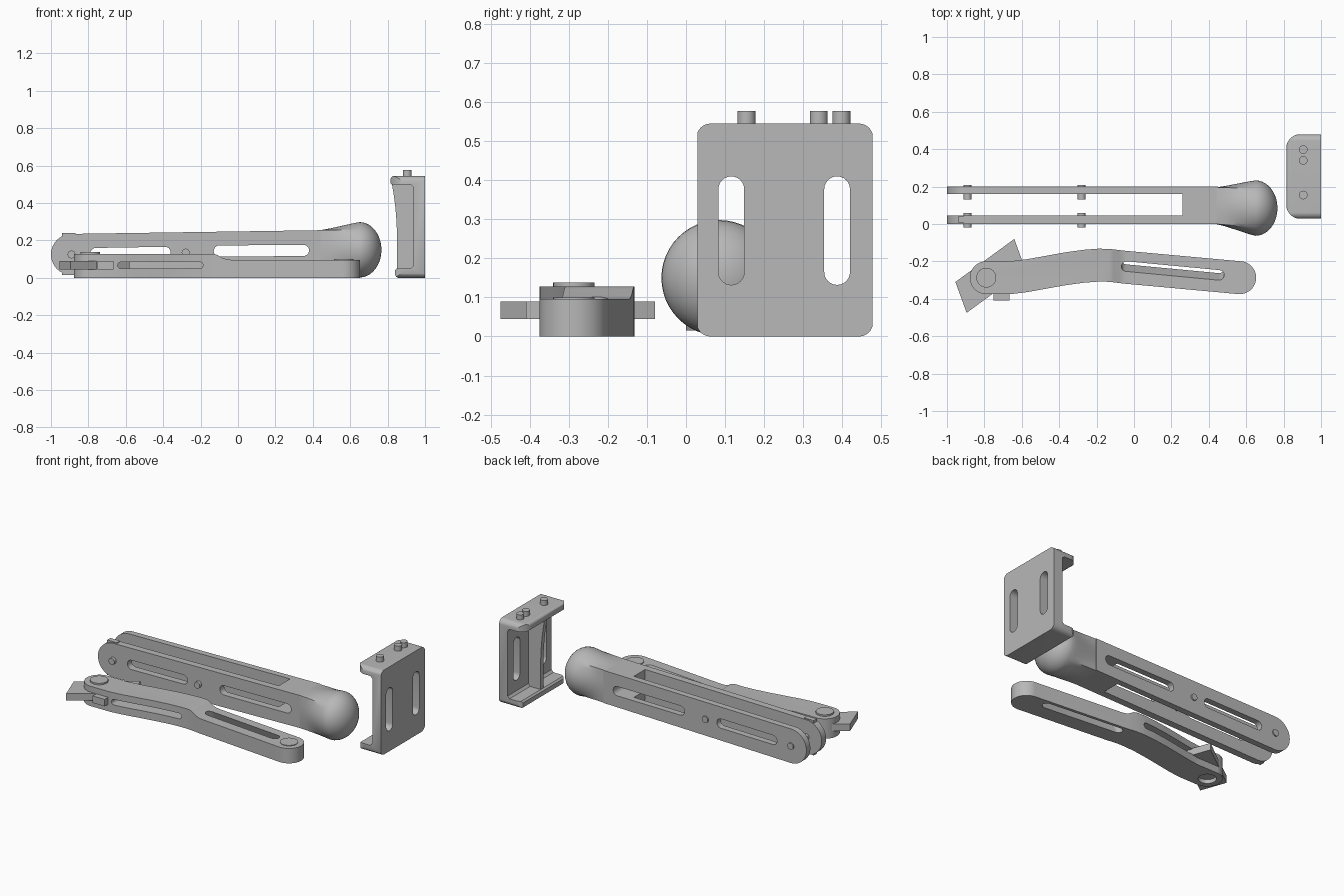
import bpy, bmesh, math
from math import pi, sin, cos

if "Cube" in bpy.data.objects:
    bpy.data.objects.remove(bpy.data.objects["Cube"])

grey = bpy.data.materials.new("satin_grey")
grey.diffuse_color = (0.48, 0.48, 0.48, 1)
grey.use_nodes = True
grey.node_tree.nodes["Principled BSDF"].inputs["Base Color"].default_value = grey.diffuse_color

AXES = {'x': lambda u, v, w: (w, u, v),
        'y': lambda u, v, w: (u, w, v),
        'z': lambda u, v, w: (u, v, w)}


def from_bmesh(name, bm):
    bmesh.ops.recalc_face_normals(bm, faces=bm.faces[:])
    me = bpy.data.meshes.new(name)
    bm.to_mesh(me)
    bm.free()
    me.materials.append(grey)
    ob = bpy.data.objects.new(name, me)
    bpy.context.collection.objects.link(ob)
    return ob


def prism(name, pts, lo, hi, axis, shift=(0, 0)):
    """Extrude a 2D outline along an axis; shift slides the far end."""
    bm = bmesh.new()
    f = AXES[axis]
    a = [bm.verts.new(f(u, v, lo)) for u, v in pts]
    b = [bm.verts.new(f(u + shift[0], v + shift[1], hi)) for u, v in pts]
    bm.faces.new(a)
    bm.faces.new(b[::-1])
    n = len(pts)
    for i in range(n):
        j = (i + 1) % n
        bm.faces.new((a[i], a[j], b[j], b[i]))
    return from_bmesh(name, bm)


def arc(c, r, a0, a1, n=12):
    return [(c[0] + r * cos(a0 + (a1 - a0) * i / n),
             c[1] + r * sin(a0 + (a1 - a0) * i / n)) for i in range(n + 1)]


def circle(c, r, n=32):
    return arc(c, r, 0, 2 * pi * (n - 1) / n, n - 1)


def box2(u0, u1, v0, v1):
    return [(u0, v0), (u1, v0), (u1, v1), (u0, v1)]


def rounded(u0, u1, v0, v1, r):
    return (arc((u1 - r, v1 - r), r, 0, pi / 2) + arc((u0 + r, v1 - r), r, pi / 2, pi)
            + arc((u0 + r, v0 + r), r, pi, 1.5 * pi) + arc((u1 - r, v0 + r), r, 1.5 * pi, 2 * pi))


def slot(p, q, r):
    a = math.atan2(q[1] - p[1], q[0] - p[0])
    return arc(q, r, a - pi / 2, a + pi / 2) + arc(p, r, a + pi / 2, a + 1.5 * pi)


def combine(ob, tool, op='DIFFERENCE'):
    m = ob.modifiers.new(op, 'BOOLEAN')
    m.operation, m.object, m.solver = op, tool, 'EXACT'
    bpy.context.view_layer.objects.active = ob
    bpy.ops.object.modifier_apply(modifier=m.name)
    bpy.data.objects.remove(tool)


# ---- Forked handle: tilted bar, split into two cheeks with slots ----
handle = prism("handle_fork", arc((-0.89, 0.125), 0.11, pi / 2, 1.5 * pi, 20)
               + [(0.45, 0.045), (0.45, 0.255)], 0.0, 0.2, 'y')
combine(handle, prism("cut", box2(-1.2, 0.26, -0.1, 0.4), 0.045, 0.16, 'y'))
for p, q in (((-0.76, 0.13), (-0.39, 0.136)), ((-0.10, 0.143), (0.35, 0.147))):
    combine(handle, prism("cut", slot(p, q, 0.03), -0.1, 0.3, 'y'))

# Pins through the cheeks and a small stop block at the fork end
for i, (x, z) in enumerate(((-0.89, 0.125), (-0.28, 0.135))):
    prism(f"front_cheek_pin_{i}", circle((x, z), 0.021), -0.02, 0.06, 'y')
    prism(f"rear_cheek_pin_{i}", circle((x, z), 0.021), 0.132, 0.208, 'y')
prism("stop_block", box2(-0.94, -0.87, 0.016, 0.241), 0.008, 0.04, 'y')

# ---- Handle knob: square section blending to a round domed end ----
bm = bmesh.new()
rings = []
N = 48
stations = [(0.44, 0, 1)] + [(0.45 + 0.17 * t, t * 0.88, 1) for t in (0.25, 0.5, 0.75, 1)]
stations += [(0.65 + 0.117 * sin(a), 1, cos(a)) for a in [pi / 2 * k / 10 for k in range(10)]]
for x, t, s in stations:
    ring = []
    for k in range(N):
        a = 2 * pi * k / N
        c, d = cos(a), sin(a)
        m = 1 / max(abs(c), abs(d))
        y = 0.098 - 0.013 * t + s * c * ((1 - t) * 0.098 * m + t * 0.148)
        z = 0.15 + s * d * ((1 - t) * 0.105 * m + t * 0.148)
        ring.append(bm.verts.new((x, y, z)))
    rings.append(ring)
for r0, r1 in zip(rings, rings[1:]):
    for k in range(N):
        bm.faces.new((r0[k], r0[(k + 1) % N], r1[(k + 1) % N], r1[k]))
tip = bm.verts.new((0.767, 0.085, 0.15))
for k in range(N):
    bm.faces.new((rings[-1][k], rings[-1][(k + 1) % N], tip))
bm.faces.new(rings[0][::-1])
from_bmesh("handle_knob", bm)

# ---- Curved lever: bent bar with a raised left half ----
path = [(-0.65, -0.286), (-0.57, -0.276), (-0.47, -0.258), (-0.37, -0.24), (-0.27, -0.226),
        (-0.19, -0.22), (-0.13, -0.221), (-0.06, -0.23)]
W = 0.088
L, R = (-0.79, -0.287), (0.565, -0.287)
outline = ([(x, y - W) for x, y in path] + arc(R, W, -pi / 2 - 0.085, pi / 2 - 0.085, 20)
           + [(x, y + W) for x, y in path[::-1]] + arc(L, W, pi / 2, 1.5 * pi, 20))
lever = prism("curved_lever", outline, 0.0, 0.128, 'z')
combine(lever, prism("cut", [(-0.13, 0.2), (-0.13, 0.128), (-0.11, 0.122), (-0.08, 0.105),
                             (-0.055, 0.098), (-0.03, 0.096), (0.8, 0.096), (0.8, 0.2)],
                     -0.6, 0.1, 'y'))
# Side slot in the raised half, slanted slot in the low half
combine(lever, prism("cut", slot((-0.625, 0.067), (-0.205, 0.067), 0.018), -0.6, 0.1, 'y'))
combine(lever, prism("cut", slot((-0.04, -0.185), (0.455, -0.232), 0.027), -0.01, 0.11, 'z',
                     (0, -0.047)))
# Pivot recess underneath and pivot discs
combine(lever, prism("cut", circle(L, 0.053), -0.02, 0.03, 'z'))
prism("left_pivot", circle(L, 0.053), 0.025, 0.138, 'z')
prism("right_pivot", circle(R, 0.053), 0.002, 0.1, 'z')
# Skewed blade and side tab
prism("skewed_blade", [(-0.955, -0.31), (-0.895, -0.475), (-0.58, -0.245), (-0.64, -0.08)],
      0.045, 0.09, 'z')
prism("side_tab", box2(-0.75, -0.665, -0.41, -0.33), 0.045, 0.09, 'z')

# ---- Bracket: C-shaped channel with rounded flanges ----
bracket = prism("bracket", [(1.0, 0.0), (1.0, 0.545)] + arc((0.835, 0.525), 0.02, pi / 2, pi, 6)
                + [(0.815, 0.505), (0.825, 0.498)] + [(0.925, 0.498), (0.938, 0.485), (0.938, 0.065),
                   (0.925, 0.05), (0.85, 0.05), (0.84, 0.04)]
                + arc((0.86, 0.02), 0.02, pi, 1.5 * pi, 6), 0.03, 0.478, 'y')
combine(bracket, prism("mask", rounded(0.027, 0.479, 0.0, 0.545, 0.036), 0.7, 1.1, 'x'),
        'INTERSECT')
combine(bracket, prism("mask", [(1.1, 0.02), (1.1, 0.49)] + arc((0.89, 0.404), 0.076, pi / 2, pi)
                       + arc((0.89, 0.104), 0.076, pi, 1.5 * pi), -0.1, 0.7, 'z'), 'INTERSECT')
for y in (0.116, 0.387):
    combine(bracket, prism("cut", slot((y, 0.165), (y, 0.377), 0.033), 0.7, 1.1, 'x'))
# Curved centre rib and top pins
prism("bracket_rib", [(0.945, 0.045), (0.945, 0.505), (0.822, 0.505), (0.832, 0.45), (0.841, 0.38),
                      (0.847, 0.31), (0.85, 0.24), (0.85, 0.045)], 0.24, 0.268, 'y')
for i, y in enumerate((0.155, 0.34, 0.398)):
    prism(f"bracket_pin_{i}", circle((0.905, y), 0.023), 0.52, 0.577, 'z')

# Smooth rounded areas, keep hard edges
bpy.ops.object.select_all(action='DESELECT')
for ob in bpy.context.scene.objects:
    ob.select_set(True)
    bpy.context.view_layer.objects.active = ob
bpy.ops.object.shade_smooth_by_angle(angle=math.radians(30))
